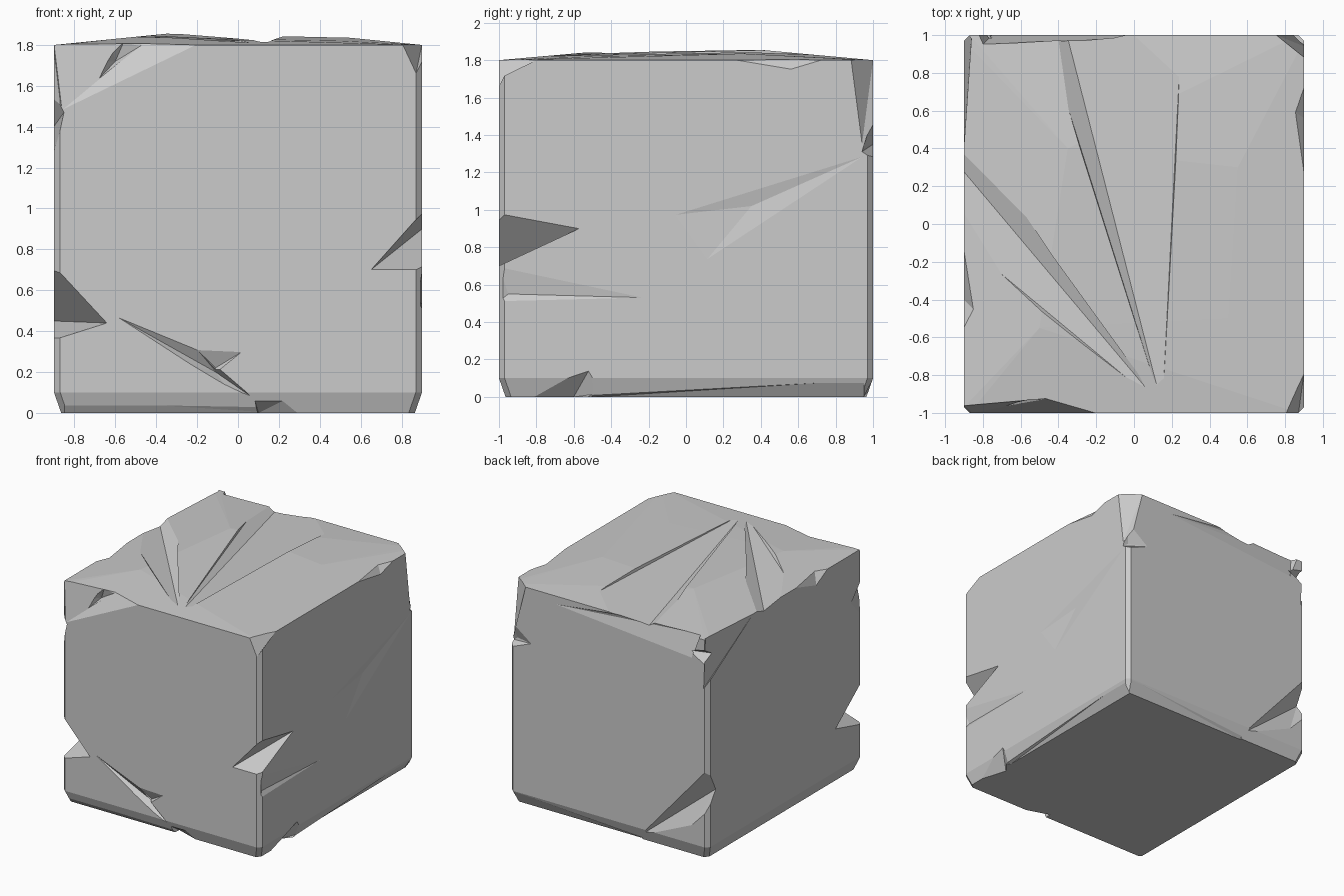
import bpy
import bmesh
from mathutils import Vector

# Block half-width, half-depth and height
X, Y, Z = .9, 1, 1.81
CENTRE = Vector((0, 0, Z / 2))

default_cube = bpy.data.objects.get("Cube")
if default_cube:
    bpy.data.objects.remove(default_cube, do_unlink=True)

# Single stone colour
stone = bpy.data.materials.new("stone_grey")
stone.use_nodes = True
stone_colour = (.6, .6, .6, 1)
stone.diffuse_color = stone_colour
shader = next(n for n in stone.node_tree.nodes if n.type == "BSDF_PRINCIPLED")
shader.inputs["Base Color"].default_value = stone_colour
shader.inputs["Roughness"].default_value = .9


def hull_object(name, points):
    """Convex flat-faced solid around a few points."""
    bm = bmesh.new()
    for point in points:
        bm.verts.new(point)
    result = bmesh.ops.convex_hull(bm, input=bm.verts)
    spare = set(result["geom_interior"]) | set(result["geom_unused"])
    spare = [v for v in spare if isinstance(v, bmesh.types.BMVert)]
    bmesh.ops.delete(bm, geom=spare, context="VERTS")
    bmesh.ops.recalc_face_normals(bm, faces=bm.faces)
    mesh = bpy.data.meshes.new(name)
    bm.to_mesh(mesh)
    bm.free()
    mesh.materials.append(stone)
    obj = bpy.data.objects.new(name, mesh)
    bpy.context.collection.objects.link(obj)
    return obj


def corner_ring(inset, height):
    """Rectangle with clipped corners at one height."""
    clip = .03
    points = []
    for side in (-1, 1):
        for end in (-1, 1):
            points.append((side * (X - inset), end * (Y - inset - clip), height))
            points.append((side * (X - inset - clip), end * (Y - inset), height))
    return points


# Main block with a gently humped top
humps = [(-.35, .4, Z + .045), (-.5, -.55, Z + .03), (.55, .3, Z + .025), (.5, -.5, Z + .01)]
block = hull_object("stone_block", corner_ring(.035, 0) + corner_ring(0, .1)
                    + corner_ring(0, Z - .01) + humps)
cutters = []


def chip(name, *rim, deep=()):
    """Knock a piece off: rim points lie on the surface, deep points inside."""
    points = [Vector(p) for p in deep]
    for p in rim:
        offset = Vector(p) - CENTRE
        points += [CENTRE + offset * 1.001, CENTRE + offset * 1.2]
    cutter = hull_object(name, points)
    cutter.hide_render = True
    cutters.append(cutter)


# Two long grooves fanning out over the top
apex = (.15, -.97, Z + .005)
chip("back_groove", apex, (-.47, Y, Z + .03), (.25, Y, Z + .01), deep=[(-.36, Y + .02, Z - .04)])
chip("side_groove", apex, (-X, .5, Z + .03), (-X, -.1, Z + .01), deep=[(-X - .02, .3, Z - .04)])

# Top corners and top edges
chip("front_left_top_chip", (-.86, -Y, 1.48), (-.2, -Y, Z - .01), (-.45, -.92, Z + .01), (-X, -.96, Z))
chip("front_left_top_gouge", (-.73, -Y, 1.58), (-.45, -.93, Z), (-.56, -.93, Z),
     deep=[(-.6, -.91, 1.72)])
chip("front_right_top_chip", (.8, -Y, Z), (X, -.78, Z), (.87, -Y, 1.66))
chip("right_top_chip", (X, .2, Z), (X, .56, 1.75), (X, .76, Z), (.84, .6, Z + .01))
chip("right_back_top_chip", (X, .88, Z), (X, .94, 1.35), (.75, Y, Z), (.87, Y, 1.35))
chip("left_top_chip", (-X, -.1, Z), (-.84, -.46, Z + .01), (-X, -.57, Z), (-X, -.4, 1.72))
chip("left_back_top_facet", (-X, .4, Z), (-.86, Y, 1.4), (-.86, .98, Z))
chip("back_top_facet", (.5, Y, 1.73), (-.75, Y, 1.62), (-.3, .98, Z), (-.8, .95, Z))

# Notches along the upright edges
chip("front_left_notch", (-X, -Y, .72), (-.64, -Y, .44), (-X, -Y, .43), (-X, -.65, .45),
     deep=[(-.84, -.94, .5)])
chip("front_left_upper_notch", (-X, -Y, 1.57), (-.85, -Y, 1.47), (-X, -Y, 1.24), (-X, -.85, 1.4))
chip("front_right_notch", (X, -Y, .98), (.65, -Y, .7), (X, -Y, .7), (X, -.57, .9),
     deep=[(.86, -.94, .82)])
chip("back_right_notch", (X, .94, 1.31), (X, Y, 1.5), (.7, Y, 1.35), (X, Y, 1.27),
     deep=[(.86, .95, 1.34)])
chip("back_left_upper_notch", (-X, Y, 1.72), (-.72, Y, 1.68), (-X, Y, 1.58), (-X, .88, 1.65),
     deep=[(-.83, .93, 1.66)])
chip("back_left_lower_notch", (-X, Y, .75), (-.28, Y, .04), (-.75, Y, .25), (-X, .9, .55),
     (-X, Y, .45), deep=[(-.78, .94, .42)])

# Crack low on the front face
chip("front_crack", (-.59, -Y, .47), (.08, -Y, .07), (-.2, -Y, .31), deep=[(-.11, -.95, .2)])
chip("front_crack_lip", (-.2, -Y, .31), (.02, -Y, .3), (-.1, -Y, .21), deep=[(-.11, -.96, .22)])

# Shallow dents in the right face
chip("right_upper_dent", (X, -.08, .97), (X, .98, 1.3), (X, .1, .72), deep=[(X - .015, .35, 1.02)])
chip("right_lower_dent", (X, -Y, .7), (X, -Y, .51), (X, -.2, .53), deep=[(X - .02, -.95, .55)])

# Worn bottom edges
chip("front_base_wear", (-.87, -Y, .07), (.08, -Y, .06), (-.87, -.95, 0), (.2, -.95, 0))
chip("front_base_chip", (.08, -Y, .07), (.24, -Y, .07), (.4, -Y, 0), (.1, -.9, 0))
chip("right_base_wear", (X, -.5, .02), (X, .95, .09), (X - .06, .95, 0), (X - .06, -.5, 0))
chip("right_base_chip", (X, -.52, .14), (X, -.93, 0), (X, -.45, .02), (X - .1, -.6, 0))
chip("back_base_wear", (.86, Y, .1), (-.28, Y, .05), (.86, .95, 0), (-.28, .95, 0))

# Cut every chip out of the block
bpy.context.view_layer.objects.active = block
for cutter in cutters:
    modifier = block.modifiers.new(cutter.name, "BOOLEAN")
    modifier.operation = "DIFFERENCE"
    modifier.solver = "EXACT"
    modifier.object = cutter
    bpy.ops.object.modifier_apply(modifier=modifier.name)
for cutter in cutters:
    bpy.data.objects.remove(cutter, do_unlink=True)
for face in block.data.polygons:
    face.use_smooth = False
    face.material_index = 0
